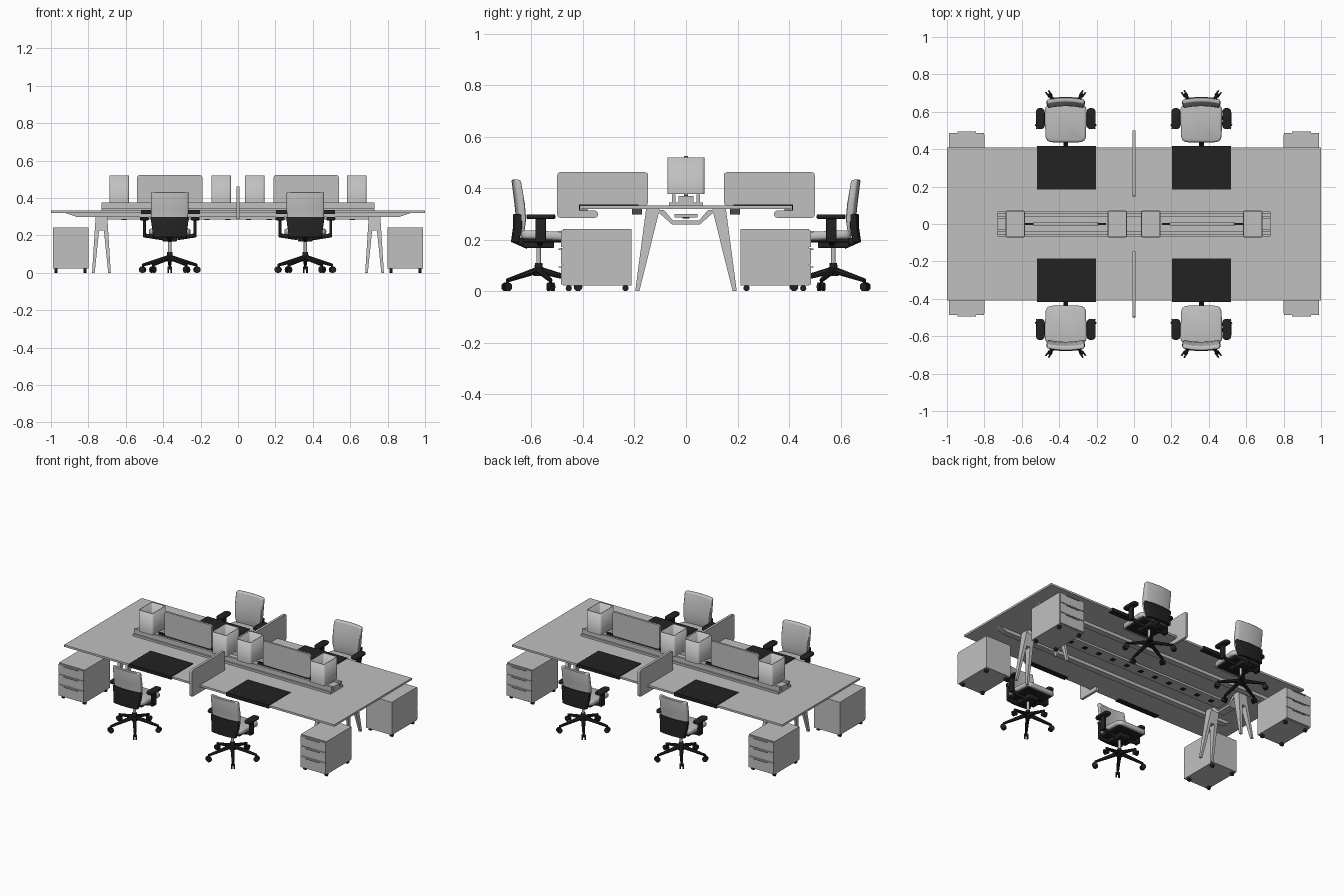
import bpy, bmesh, math
from mathutils import Matrix, Vector

if bpy.data.objects.get("Cube"):
    bpy.data.objects.remove(bpy.data.objects["Cube"])


def material(name, value):
    m = bpy.data.materials.new(name)
    m.use_nodes = True
    m.diffuse_color = (value, value, value, 1)
    m.node_tree.nodes["Principled BSDF"].inputs["Base Color"].default_value = m.diffuse_color
    return m


GREY = material("light grey", 0.53)
BLACK = material("soft black", 0.016)
made = []


def finish(name, bm, mat):
    bmesh.ops.recalc_face_normals(bm, faces=bm.faces)
    me = bpy.data.meshes.new(name)
    bm.to_mesh(me)
    bm.free()
    me.materials.append(mat)
    ob = bpy.data.objects.new(name, me)
    bpy.context.collection.objects.link(ob)
    made.append(ob)
    return ob


def rounded(pts, r, n=4):
    """Replace each corner of a polygon with a small arc."""
    out = []
    for i, p in enumerate(pts):
        p, a, b = (Vector(q) for q in (p, pts[i - 1], pts[(i + 1) % len(pts)]))
        s = p + (a - p).normalized() * min(r, (a - p).length * 0.49)
        e = p + (b - p).normalized() * min(r, (b - p).length * 0.49)
        for k in range(n + 1):
            t = k / n
            out.append(tuple(s * (1 - t) ** 2 + p * 2 * t * (1 - t) + e * t * t))
    return out


def rect(a0, b0, a1, b1):
    return [(a0, b0), (a1, b0), (a1, b1), (a0, b1)]


def prism(name, pts, axis, lo, hi, mat, bevel=0, warp=None, open_top=False):
    """Extrude a profile along an axis: x takes (y,z), y takes (x,z), z takes (x,y)."""
    bm = bmesh.new()
    place = {"x": lambda p, d: (d, p[0], p[1]),
             "y": lambda p, d: (p[0], d, p[1]),
             "z": lambda p, d: (p[0], p[1], d)}[axis]
    lower = [bm.verts.new(place(p, lo)) for p in pts]
    upper = [bm.verts.new(place(p, hi)) for p in pts]
    bm.faces.new(lower)
    if not open_top:
        bm.faces.new(upper)
    for i in range(len(pts)):
        bm.faces.new((lower[i - 1], lower[i], upper[i], upper[i - 1]))
    if warp:
        for v in bm.verts:
            v.co = warp(v.co.copy())
    if bevel:
        bmesh.ops.recalc_face_normals(bm, faces=bm.faces)
        edges = [e for e in bm.edges if e.calc_face_angle(0) > 0.6]
        bmesh.ops.bevel(bm, geom=edges, offset=bevel, segments=3, profile=0.5,
                        affect="EDGES", clamp_overlap=True)
    return finish(name, bm, mat)


def box(name, x, y, z, mat, bevel=0):
    return prism(name, rect(x[0], y[0], x[1], y[1]), "z", z[0], z[1], mat, bevel)


def rod(name, p, q, r, mat, r2=None, sides=12):
    p, q = Vector(p), Vector(q)
    bm = bmesh.new()
    m = Matrix.Translation((p + q) / 2) @ (q - p).to_track_quat("Z", "Y").to_matrix().to_4x4()
    bmesh.ops.create_cone(bm, cap_ends=True, segments=sides, radius1=r,
                          radius2=r if r2 is None else r2, depth=(q - p).length, matrix=m)
    return finish(name, bm, mat)


def repeat(start, places):
    """Place all parts made since start at each (x, y, half_turn)."""
    parts = made[start:]
    for i, (x, y, turn) in enumerate(places):
        m = Matrix.Translation((x, y, 0)) @ Matrix.Rotation(math.pi * turn, 4, "Z")
        for ob in parts:
            c = ob
            if i:
                c = ob.copy()
                bpy.context.collection.objects.link(c)
            c.matrix_world = m


# Desk top and the frame beneath it
box("desk_top", (-1, 1), (-0.41, 0.41), (0.319, 0.332), GREY)
for s in (-1, 1):
    prism("support_beam", [(-0.92, 0.319), (-0.86, 0.298), (0.86, 0.298), (0.92, 0.319)],
          "y", s * 0.17, s * 0.21, GREY)
box("cable_tray", (-0.7, 0.7), (-0.045, 0.045), (0.286, 0.3), GREY)
for i in range(12):
    x = -0.61 + i * 0.111
    box("tray_socket", (x - 0.014, x + 0.014), (-0.014, 0.014), (0.283, 0.287), BLACK)

# Splayed legs, each an inverted V leaning inward, with a dipped crossbar
leg_shape = [(-0.05, 0), (-0.036, 0), (-0.013, 0.225), (0.013, 0.225),
             (0.036, 0), (0.05, 0), (0.03, 0.319), (-0.03, 0.319)]


def lean(co):
    t = co.z / 0.319
    co.y = (0.197 - 0.042 * t) if co.y > 0.5 else (0.181 - 0.079 * t)
    return co


start = len(made)
prism("leg", leg_shape, "y", 0, 1, GREY, warp=lean)
repeat(start, [(x, 0, t) for x in (-0.73, 0.73) for t in (0, 1)])
for x in (-0.73, 0.73):
    prism("leg_crossbar", [(-0.12, 0.315), (-0.1, 0.3), (-0.055, 0.26), (0.055, 0.26),
                           (0.1, 0.3), (0.12, 0.315), (0.085, 0.315), (0.05, 0.274),
                           (-0.05, 0.274), (-0.085, 0.315)], "x", x - 0.025, x + 0.025, GREY)

# Raised rail along the middle of the desk
box("rail_floor", (-0.73, 0.73), (-0.066, 0.066), (0.332, 0.345), GREY)
for s in (-1, 1):
    box("rail_side", (-0.73, 0.73), (s * 0.04, s * 0.055), (0.345, 0.376), GREY)
    box("rail_end", (s * 0.685, s * 0.73), (-0.03, 0.03), (0.345, 0.37), GREY)
    # Long screens with dark feet
    prism("long_screen", rounded(rect(s * 0.19, 0.365, s * 0.54, 0.524), 0.02),
          "y", -0.007, 0.007, GREY)
    box("screen_foot", (s * 0.15, s * 0.585), (-0.006, 0.006), (0.345, 0.372), BLACK)
    # Open boxes on the rail
    for c in (0.09, 0.635):
        x = s * c
        ob = prism("rail_box", rounded(rect(x - 0.053, -0.072, x + 0.053, 0.072), 0.014),
                   "z", 0.377, 0.52, GREY, open_top=True)
        shell = ob.modifiers.new("wall", "SOLIDIFY")
        shell.thickness = 0.006

# Cross screens that clip over the desk edge
start = len(made)
prism("cross_screen", rounded([(-0.5, 0.285), (-0.342, 0.285), (-0.342, 0.313),
                               (-0.415, 0.313), (-0.415, 0.333), (-0.147, 0.333),
                               (-0.147, 0.462), (-0.5, 0.462)], 0.014), "x", -0.008, 0.008, GREY)
repeat(start, [(0, 0, 0), (0, 0, 1)])

# Desk mats folded over the edge
start = len(made)
prism("desk_mat", [(-0.185, 0.332), (-0.185, 0.336), (-0.416, 0.336), (-0.416, 0.314),
                   (-0.38, 0.314), (-0.38, 0.318), (-0.411, 0.318), (-0.411, 0.332)],
      "x", -0.158, 0.158, BLACK)
repeat(start, [(x, 0, t) for x in (-0.36, 0.36) for t in (0, 1)])

# Drawer pedestals
start = len(made)
box("pedestal_body", (-0.095, 0.095), (-0.478, -0.212), (0.022, 0.242), GREY)
for z0, z1 in ((0.026, 0.1), (0.104, 0.168), (0.172, 0.236)):
    box("drawer_front", (-0.093, 0.093), (-0.486, -0.478), (z0, z1), GREY)
    box("drawer_handle", (-0.05, 0.05), (-0.494, -0.486), (z1 - 0.008, z1 - 0.003), GREY)
for x in (-0.078, 0.078):
    for y in (-0.455, -0.235):
        rod("pedestal_caster", (x - 0.008, y, 0.012), (x + 0.008, y, 0.012), 0.012, BLACK)
        rod("caster_stem", (x, y, 0.012), (x, y, 0.023), 0.006, BLACK)
repeat(start, [(x, 0, t) for x in (-0.895, 0.895) for t in (0, 1)])

# Office chair, facing +y
start = len(made)
for k in range(5):
    a = math.radians(90 + 72 * k)
    d = Vector((math.cos(a), math.sin(a), 0))
    side = Vector((-d.y, d.x, 0))
    up = Vector((0, 0, 1))
    rod("star_leg", up * 0.083, d * 0.15 + up * 0.042, 0.014, BLACK, 0.008, 8)
    rod("caster_stem", d * 0.15 + up * 0.018, d * 0.15 + up * 0.048, 0.006, BLACK, sides=8)
    for s in (-1, 1):
        hub = d * 0.153 + up * 0.017
        rod("caster_wheel", hub + side * s * 0.004, hub + side * s * 0.013, 0.017, BLACK)
rod("base_hub", (0, 0, 0.06), (0, 0, 0.11), 0.02, BLACK, 0.014)
rod("gas_column", (0, 0, 0.1), (0, 0, 0.175), 0.009, GREY)
box("tilt_mechanism", (-0.04, 0.04), (-0.06, 0.06), (0.168, 0.195), BLACK, 0.006)
box("seat_pan", (-0.095, 0.095), (-0.06, 0.115), (0.19, 0.204), BLACK, 0.005)


def seat_curve(co):
    if co.y > 0:
        co.z -= 0.012 * (co.y / 0.135) ** 2
        co.x *= 0.97
    return co


prism("seat_cushion", rounded(rect(-0.112, -0.07, 0.112, 0.135), 0.04, 6),
      "z", 0.203, 0.236, GREY, 0.012, seat_curve)


def wrap(co):
    # Bow the backrest sideways and narrow it toward the bottom
    co.x *= 1 - 0.16 * max(0, (0.3 - co.z) / 0.12)
    co.y += 1.2 * co.x ** 2
    return co


def backrest(name, edge, width, mat, bevel):
    """Join strips across the width so the back can bow."""
    bm = bmesh.new()
    rows = []
    for i in range(9):
        x = width * (i / 4 - 1)
        rows.append([bm.verts.new(wrap(Vector((x, y, z)))) for y, z in edge])
    for a, b in zip(rows, rows[1:]):
        for i in range(len(edge)):
            bm.faces.new((a[i - 1], a[i], b[i], b[i - 1]))
    ends = [bm.faces.new(rows[0]), bm.faces.new(rows[-1])]
    bmesh.ops.recalc_face_normals(bm, faces=bm.faces)
    rim = [e for e in bm.edges if e.calc_face_angle(0) > 0.7]
    bmesh.ops.bevel(bm, geom=rim, offset=bevel, segments=3, profile=0.5,
                    affect="EDGES", clamp_overlap=True)
    return finish(name, bm, mat)


backrest("back_cushion", [(-0.066, 0.215), (-0.058, 0.28), (-0.064, 0.34), (-0.08, 0.432),
                          (-0.106, 0.434), (-0.094, 0.34), (-0.088, 0.28), (-0.09, 0.215)],
         0.1, GREY, 0.008)
backrest("back_shell", [(-0.085, 0.19), (-0.075, 0.245), (-0.078, 0.298),
                        (-0.099, 0.3), (-0.1, 0.245), (-0.108, 0.19)], 0.103, BLACK, 0.004)
rod("back_support", (0, -0.04, 0.178), (0, -0.1, 0.205), 0.015, BLACK)
for s in (-1, 1):
    rod("arm_bracket", (s * 0.04, 0.005, 0.185), (s * 0.135, 0.005, 0.2), 0.011, BLACK)
    box("arm_post", (s * 0.128, s * 0.143), (-0.012, 0.028), (0.19, 0.285), BLACK, 0.004)
    prism("arm_pad", rounded(rect(s * 0.112, -0.048, s * 0.16, 0.065), 0.024),
          "z", 0.281, 0.298, BLACK, 0.005)
repeat(start, [(x, y, y > 0) for x in (-0.365, 0.36) for y in (-0.572, 0.572)])

# Smooth shading with sharp edges kept
bpy.ops.object.select_all(action="DESELECT")
for ob in made:
    ob.select_set(True)
bpy.context.view_layer.objects.active = made[0]
bpy.ops.object.shade_smooth_by_angle(angle=math.radians(35))
